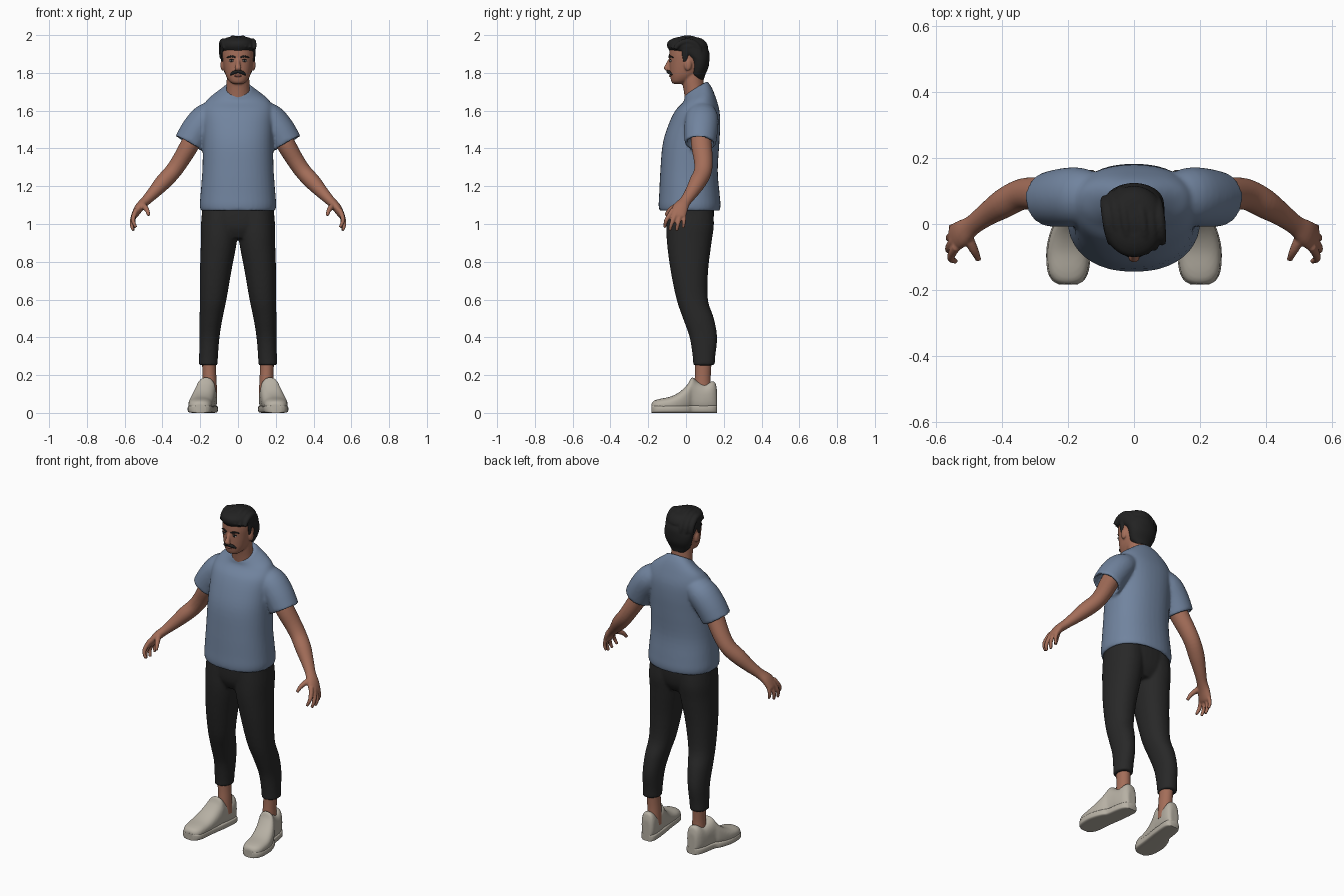
import bpy, bmesh, math
from mathutils import Vector, Matrix

X, Y, Z = Vector((1, 0, 0)), Vector((0, 1, 0)), Vector((0, 0, 1))


def material(name, r, g, b):
    m = bpy.data.materials.new(name)
    m.diffuse_color = (r, g, b, 1)
    return m


SKIN = material("skin", 0.37, 0.155, 0.10)
SHIRT = material("blue shirt", 0.165, 0.23, 0.345)
BLACK = material("black trousers", 0.021, 0.021, 0.021)
HAIR = material("dark hair", 0.016, 0.016, 0.016)
SHOE = material("beige shoe", 0.47, 0.435, 0.37)
WHITE = material("eye white", 0.55, 0.5, 0.47)
LIP = material("lip", 0.25, 0.085, 0.065)


def spline(pts, k):
    """Catmull-Rom through whole tuples (position, radii, tilt)."""
    out = []
    for i in range(len(pts) - 1):
        a, b, c, d = pts[max(i - 1, 0)], pts[i], pts[i + 1], pts[min(i + 2, len(pts) - 1)]
        for j in range(k):
            t = j / k
            out.append([0.5 * (2 * q + (r - p) * t + (2 * p - 5 * q + 4 * r - s) * t * t
                               + (3 * q - p - 3 * r + s) * t ** 3) for p, q, r, s in zip(a, b, c, d)])
    return out + [list(pts[-1])]


def loft(bm, pts, axis=None, ref=Y, n=24, e=2.0, k=4, wall=0.0):
    """Skin superellipse rings (x, y, z, ru, rv[, tilt]); wall > 0 leaves a recessed opening at the end."""
    P = spline(pts, k)
    C = [Vector(p[:3]) for p in P]
    last = (C[-1] - C[-2]).normalized()
    if wall:
        q = P[-1]
        thin = [q[3] - wall, q[4] - wall] + q[5:]
        P += [list(C[-1]) + thin, list(C[-1] - last * 0.035) + thin]
        C += [C[-1], C[-1] - last * 0.035]
    rings = []
    for i, p in enumerate(P):
        t = axis or (last if wall and i >= len(P) - 3 else
                     (C[min(i + 1, len(C) - 1)] - C[max(i - 1, 0)]).normalized())
        v = (ref - t * ref.dot(t)).normalized()
        u = v.cross(t)
        ring = []
        for j in range(n):
            a = 2 * math.pi * j / n
            c, s = math.cos(a), math.sin(a)
            c = math.copysign(abs(c) ** (2 / e), c) * p[3]
            s = math.copysign(abs(s) ** (2 / e), s) * p[4]
            co = C[i] + u * c + v * s
            if len(p) > 5:
                co.z += p[5] * s
            ring.append(bm.verts.new(co))
        rings.append(ring)
    faces = [bm.faces.new(rings[0]), bm.faces.new(rings[-1])]
    for a, b in zip(rings, rings[1:]):
        for j in range(n):
            faces.append(bm.faces.new((a[j], a[(j + 1) % n], b[(j + 1) % n], b[j])))
    bmesh.ops.recalc_face_normals(bm, faces=faces)


def blob(bm, loc, size):
    bmesh.ops.create_uvsphere(bm, u_segments=20, v_segments=12, radius=1,
                              matrix=Matrix.Translation(loc) @ Matrix.Diagonal((*size, 1)))


def flip(pts, s):
    return [(s * p[0],) + tuple(p[1:]) for p in pts]


def finish(name, bm, mat, voxel=0.0, smooth=0, mirror=False):
    """Make the object; voxel > 0 melts overlapping parts into one skin."""
    me = bpy.data.meshes.new(name)
    bm.to_mesh(me)
    bm.free()
    o = bpy.data.objects.new(name, me)
    bpy.context.collection.objects.link(o)
    if voxel:
        m = o.modifiers.new("melt", 'REMESH')
        m.mode, m.voxel_size = 'VOXEL', voxel
    if smooth:
        m = o.modifiers.new("relax", 'SMOOTH')
        m.factor, m.iterations = 0.5, smooth
    if mirror:
        o.modifiers.new("mirror", 'MIRROR')
    dg = bpy.context.evaluated_depsgraph_get()
    baked = bpy.data.meshes.new_from_object(o.evaluated_get(dg))
    o.modifiers.clear()
    o.data = baked
    baked.materials.clear()
    baked.materials.append(mat)
    baked.polygons.foreach_set("use_smooth", [True] * len(baked.polygons))
    bpy.ops.object.select_all(action='DESELECT')
    o.select_set(True)
    bpy.context.view_layer.objects.active = o
    bpy.ops.object.shade_smooth_by_angle(angle=math.radians(50))
    return o


# shirt: torso from collar down to hem, plus two sleeves
bm = bmesh.new()
loft(bm, [(0, .055, 1.722, .070, .056, .6), (0, .055, 1.712, .080, .063, .6), (0, .065, 1.69, .118, .073, .4),
          (0, .07, 1.655, .165, .088, .15), (0, .06, 1.60, .188, .117, 0), (0, .043, 1.52, .187, .138, 0),
          (0, .026, 1.42, .186, .150, 0), (0, .016, 1.28, .189, .152, 0), (0, .018, 1.16, .198, .160, 0),
          (0, .019, 1.10, .202, .164, 0), (0, .019, 1.07, .197, .160, 0)],
     axis=Z, n=40, e=2.25, wall=.014)
for s in (1, -1):
    loft(bm, flip([(-.10, .078, 1.60, .06, .07), (-.165, .083, 1.56, .08, .088), (-.215, .08, 1.50, .084, .089),
                   (-.259, .075, 1.425, .083, .083)], s), n=28, wall=.016)
finish("shirt", bm, SHIRT, .008, 6)

# trousers: pelvis and two tapered legs
bm = bmesh.new()
loft(bm, [(0, .018, .925, .09, .09), (0, .02, .98, .17, .118), (0, .022, 1.06, .192, .126), (0, .02, 1.14, .18, .12)],
     axis=Z, n=36, e=2.3)
for s in (1, -1):
    loft(bm, flip([(-.158, .095, .252, .050, .057), (-.156, .095, .30, .050, .060), (-.151, .092, .40, .053, .073),
                   (-.143, .066, .50, .061, .082), (-.131, .033, .60, .070, .083), (-.118, .018, .75, .083, .099),
                   (-.102, .017, .90, .095, .118), (-.097, .022, 1.0, .099, .126), (-.09, .02, 1.12, .095, .12)], s),
         axis=Z, n=28, e=2.15)
finish("trousers", bm, BLACK, .008, 5)

# bare ankles
bm = bmesh.new()
loft(bm, [(-.15, .09, .08, .040, .048), (-.15, .088, .16, .037, .043), (-.152, .09, .22, .036, .042),
          (-.155, .093, .30, .038, .045)], axis=Z)
finish("ankles", bm, SKIN, mirror=True)

# shoes: (y, x, half width, height) from toe to heel
LAST = [(-.183, .200, .026, .048), (-.17, .200, .046, .062), (-.14, .200, .060, .072), (-.08, .198, .065, .085),
        (-.03, .190, .063, .112), (.01, .179, .058, .152), (.032, .170, .052, .187), (.06, .165, .050, .165),
        (.10, .160, .049, .150), (.135, .155, .045, .165), (.155, .152, .036, .158), (.164, .152, .024, .12)]
bm = bmesh.new()
loft(bm, [(-x, y, h / 2 + .002, w, h / 2) for y, x, w, h in LAST], axis=Y, ref=Z, n=28, e=2.5)
finish("shoe_uppers", bm, SHOE, .006, 4, True)
bm = bmesh.new()
loft(bm, [(-x, y, .02, w + .003, .02) for y, x, w, h in LAST], axis=Y, ref=Z, n=32, e=5)
finish("shoe_soles", bm, SHOE, mirror=True)

# arms with hands
bm = bmesh.new()
loft(bm, [(-.215, .08, 1.50, .050, .055), (-.255, .082, 1.42, .050, .055), (-.305, .092, 1.335, .046, .050),
          (-.347, .088, 1.275, .044, .047), (-.396, .062, 1.222, .043, .045), (-.445, .03, 1.168, .034, .036),
          (-.489, -.003, 1.122, .026, .031), (-.522, -.028, 1.088, .024, .041), (-.546, -.043, 1.048, .018, .043),
          (-.552, -.046, 1.035, .012, .036)], n=24)
FINGERS = {
    "index": [(-.538, -.068, 1.075, .014, .014), (-.551, -.088, 1.045, .013, .013),
              (-.555, -.106, 1.015, .011, .011), (-.54, -.113, .982, .008, .008)],
    "middle": [(-.545, -.05, 1.065, .014, .014), (-.556, -.062, 1.035, .013, .013),
               (-.563, -.077, 1.0, .011, .011), (-.555, -.086, .966, .008, .008)],
    "ring": [(-.545, -.03, 1.06, .014, .014), (-.555, -.036, 1.03, .012, .012),
             (-.561, -.043, .998, .011, .011), (-.553, -.050, .964, .008, .008)],
    "little": [(-.54, -.012, 1.06, .013, .013), (-.549, -.010, 1.035, .011, .011),
               (-.553, -.011, 1.01, .010, .010), (-.546, -.015, .98, .008, .008)],
    "thumb": [(-.508, -.03, 1.105, .016, .016), (-.492, -.066, 1.088, .015, .015),
              (-.480, -.09, 1.07, .012, .012), (-.472, -.108, 1.045, .009, .009)]}
for path in FINGERS.values():
    loft(bm, path, ref=X, n=14)
finish("arms", bm, SKIN, .005, 3, True)

# head, neck, nose and ears
bm = bmesh.new()
loft(bm, [(0, .055, 1.64, .066, .058), (0, .043, 1.71, .062, .056), (0, .035, 1.76, .060, .058),
          (0, .03, 1.82, .058, .06)], axis=Z)
loft(bm, [(0, -.042, 1.742, .026, .026), (0, -.032, 1.755, .046, .046), (0, -.012, 1.785, .064, .072),
          (0, .002, 1.82, .074, .089), (0, .009, 1.86, .081, .097), (0, .01, 1.90, .084, .099),
          (0, .01, 1.94, .079, .094), (0, .012, 1.975, .055, .068)], axis=Z, n=32, e=2.25)
loft(bm, [(0, -.084, 1.875, .009, .008), (0, -.095, 1.848, .011, .012), (0, -.104, 1.825, .017, .013),
          (0, -.095, 1.811, .018, .012)], axis=Z, n=16)
for s in (1, -1):
    blob(bm, (s * .082, .010, 1.842), (.011, .020, .031))
finish("head", bm, SKIN, .005, 3)

# hair: crown, back of the head, sideburns and swept locks
bm = bmesh.new()
loft(bm, [(0, .075, 1.765, .042, .020), (0, .062, 1.79, .066, .040), (0, .069, 1.83, .082, .050),
          (0, .066, 1.87, .090, .058), (0, .04, 1.905, .093, .084), (0, .02, 1.93, .093, .095)], axis=Z, n=32)
loft(bm, [(0, .012, 1.915, .088, .098), (0, .008, 1.94, .095, .108), (0, .004, 1.965, .086, .100),
          (0, .006, 1.982, .064, .076), (0, .006, 1.99, .032, .045)], axis=Z, n=32)
for s in (1, -1):
    loft(bm, [(s * .085, .004, 1.93, .009, .022), (s * .083, -.004, 1.895, .008, .018),
              (s * .081, -.006, 1.86, .006, .010)], axis=Z, n=12)
for i in range(-3, 4):
    x, lift = .026 * i, (.004 if i % 2 else 0)
    span = math.sqrt(1 - (x / .105) ** 2)
    path = []
    for j in range(9):
        a = math.radians(24 + j * 22)
        sway = .014 * math.cos(a) * span
        r = .008 + .010 * math.sin(math.pi * (j + .8) / 9.6)
        path.append((x + sway, .005 - (.099 + lift) * math.cos(a) * span,
                     1.90 + (.079 + lift) * math.sin(a) * (.35 + .65 * span), r, r))
    loft(bm, path, ref=X, n=12)
finish("hair", bm, HAIR, .005, 2)

# moustache and eyebrows
bm = bmesh.new()
loft(bm, [(-.040, -.074, 1.789, .004, .004), (-.024, -.087, 1.801, .009, .009), (0, -.094, 1.807, .010, .008),
          (.024, -.087, 1.801, .009, .009), (.040, -.074, 1.789, .004, .004)], ref=Z, n=12)
finish("moustache", bm, HAIR)
bm = bmesh.new()
loft(bm, [(-.014, -.091, 1.881, .003, .004), (-.034, -.087, 1.888, .004, .005), (-.058, -.068, 1.881, .003, .003)],
     ref=Z, n=10)
finish("eyebrows", bm, HAIR, mirror=True)

# eyes and lower lip
for name, mat, loc, size in (("eye_whites", WHITE, (-.034, -.081, 1.864), (.014, .006, .006)),
                             ("irises", HAIR, (-.034, -.085, 1.864), (.006, .004, .006)),
                             ("eyelids", HAIR, (-.034, -.083, 1.870), (.015, .005, .0025))):
    bm = bmesh.new()
    blob(bm, loc, size)
    finish(name, bm, mat, mirror=True)
bm = bmesh.new()
blob(bm, (0, -.083, 1.784), (.019, .007, .006))
finish("lower_lip", bm, LIP)
